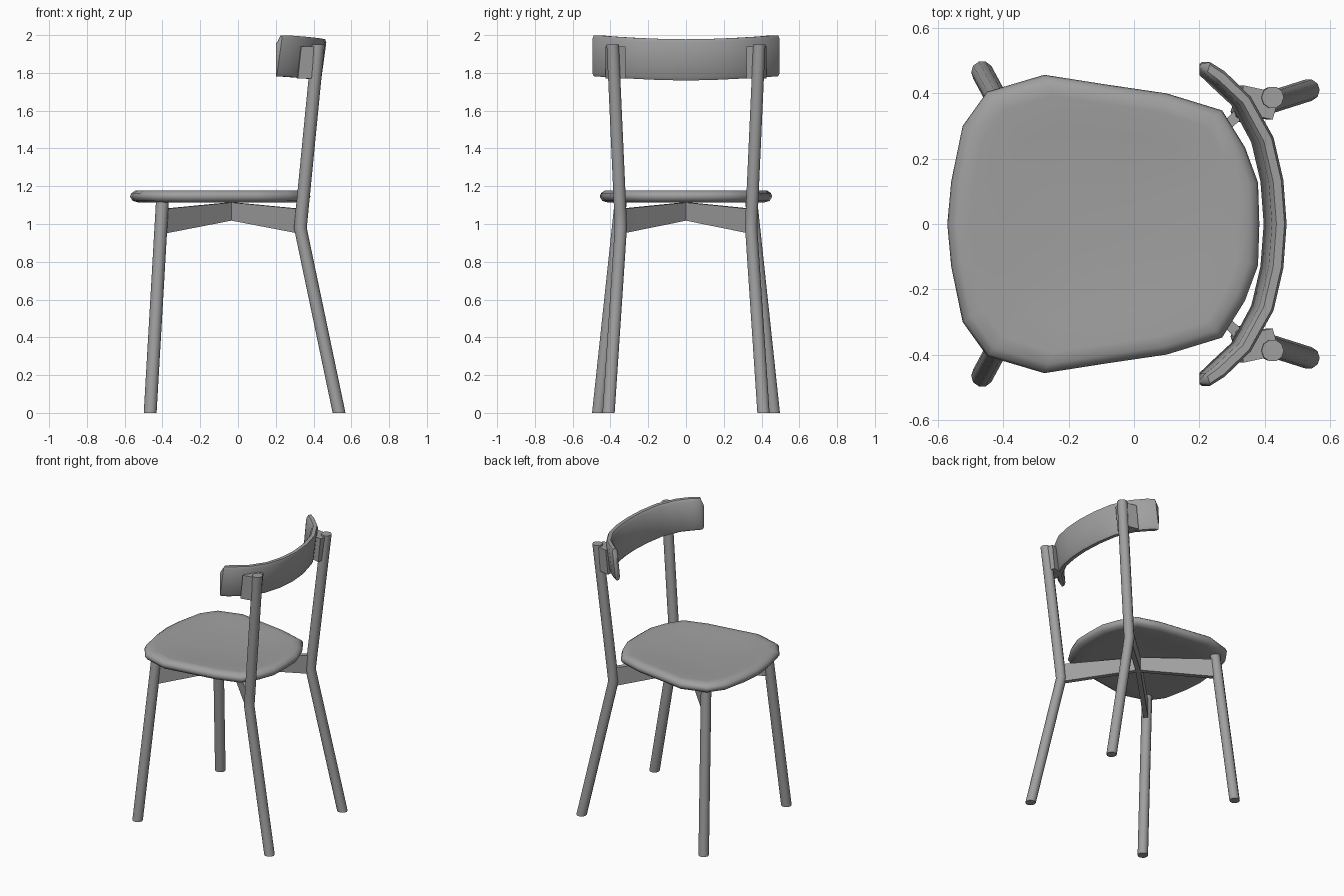
import bpy, bmesh, math
from mathutils import Vector

cube = bpy.data.objects.get("Cube")
if cube:
    bpy.data.objects.remove(cube, do_unlink=True)

grey = bpy.data.materials.new("warm_grey")
grey.use_nodes = True
grey.diffuse_color = (0.35, 0.35, 0.35, 1)
grey.node_tree.nodes["Principled BSDF"].inputs["Base Color"].default_value = (0.35, 0.35, 0.35, 1)


def loft(name, rings, angle=35):
    """Skin equal-length rings of points and cap both ends."""
    bm = bmesh.new()
    loops = [[bm.verts.new(p) for p in ring] for ring in rings]
    for a, b in zip(loops, loops[1:]):
        for i in range(len(a)):
            j = (i + 1) % len(a)
            bm.faces.new((a[i], a[j], b[j], b[i]))
    bm.faces.new(loops[0][::-1])
    bm.faces.new(loops[-1])
    bmesh.ops.recalc_face_normals(bm, faces=bm.faces)
    mesh = bpy.data.meshes.new(name)
    bm.to_mesh(mesh)
    bm.free()
    mesh.materials.append(grey)
    obj = bpy.data.objects.new(name, mesh)
    bpy.context.collection.objects.link(obj)
    bpy.ops.object.select_all(action='DESELECT')
    obj.select_set(True)
    bpy.context.view_layer.objects.active = obj
    bpy.ops.object.shade_smooth_by_angle(angle=math.radians(angle))
    return obj


def leg(name, path, radius=0.034, sides=10):
    rings = []
    for x, y, z in path:
        rings.append([(x + radius * math.cos(math.tau * i / sides),
                       y + radius * math.sin(math.tau * i / sides), z) for i in range(sides)])
    loft(name, rings, 50)


# Legs, rear posts and the blocks that carry the backrest
for side, s in (("left", 1), ("right", -1)):
    leg("front_leg_" + side, [(-0.465, s * 0.465, 0), (-0.4, s * 0.345, 1.125)])
    leg("rear_leg_" + side, [(0.535, s * 0.41, 0), (0.33, s * 0.345, 0.98),
                             (0.338, s * 0.348, 1.06), (0.425, s * 0.388, 1.95)])
    block = [(0.44, 0.375), (0.425, 0.32), (0.375, 0.33), (0.33, 0.395), (0.335, 0.425), (0.405, 0.41)]
    loft("backrest_block_" + side, [[(x - lean, s * y, z) for x, y in block]
                                    for z, lean in ((1.77, 0.018), (1.94, 0))], 30)

# Crossed seat rails, raised where they meet
for name, s in (("cross_rail_a", 1), ("cross_rail_b", -1)):
    points = [((-0.395, -0.35 * s), 0.95, 1.08), ((-0.035, 0), 1.02, 1.115), ((0.33, 0.345 * s), 0.95, 1.08)]
    n = Vector((-0.695 * s, 0.725)).normalized() * 0.016
    loft(name, [[(x - n.x, y - n.y, lo), (x + n.x, y + n.y, lo),
                 (x + n.x, y + n.y, hi), (x - n.x, y - n.y, hi)] for (x, y), lo, hi in points], 20)

# Dished seat
half = [(-0.572, 0), (-0.56, 0.13), (-0.525, 0.3), (-0.45, 0.405), (-0.275, 0.457), (-0.09, 0.428),
        (0.1, 0.4), (0.27, 0.348), (0.34, 0.235), (0.38, 0.127), (0.384, 0)]
outline = half + [(x, -y) for x, y in half[-2:0:-1]]
centre = -0.08
layers = [(0.2, 1.118), (0.7, 1.116), (0.9, 1.113), (0.97, 1.122), (1.0, 1.145),
          (0.985, 1.163), (0.94, 1.177), (0.86, 1.178), (0.65, 1.168), (0.2, 1.162)]
loft("seat", [[(centre + (x - centre) * k, y * k, z) for x, y in outline] for k, z in layers], 60)

# Curved backrest leaning rearwards: (outer, inner, lower and upper height, lean)
stations = [((0.204, 0.49), (0.198, 0.478), 1.825, 1.95),
            ((0.235, 0.496), (0.222, 0.457), 1.782, 1.998),
            ((0.28, 0.468), (0.255, 0.43), 1.78, 1.998),
            ((0.36, 0.39), (0.325, 0.365), 1.775, 1.992),
            ((0.43, 0.265), (0.387, 0.25), 1.768, 1.985),
            ((0.46, 0.135), (0.415, 0.13), 1.762, 1.98),
            ((0.47, 0), (0.425, 0), 1.76, 1.978)]
flip = [((o[0], -o[1]), (i[0], -i[1]), lo, hi) for o, i, lo, hi in stations[-2::-1]]
rings = []
for outer, inner, lo, hi in stations + flip:
    ring = []
    # Softened section: the edges are slimmer than the middle
    for t, u in ((0, 0.25), (0, 0.8), (0.08, 1), (0.92, 1), (1, 0.8), (1, 0.25), (0.92, 0), (0.08, 0)):
        x = inner[0] + (outer[0] - inner[0]) * u - 0.03 * (1 - t)
        y = inner[1] + (outer[1] - inner[1]) * u
        ring.append((max(x, 0.2), y, lo + (hi - lo) * t))
    rings.append(ring)
loft("backrest", rings, 45)
